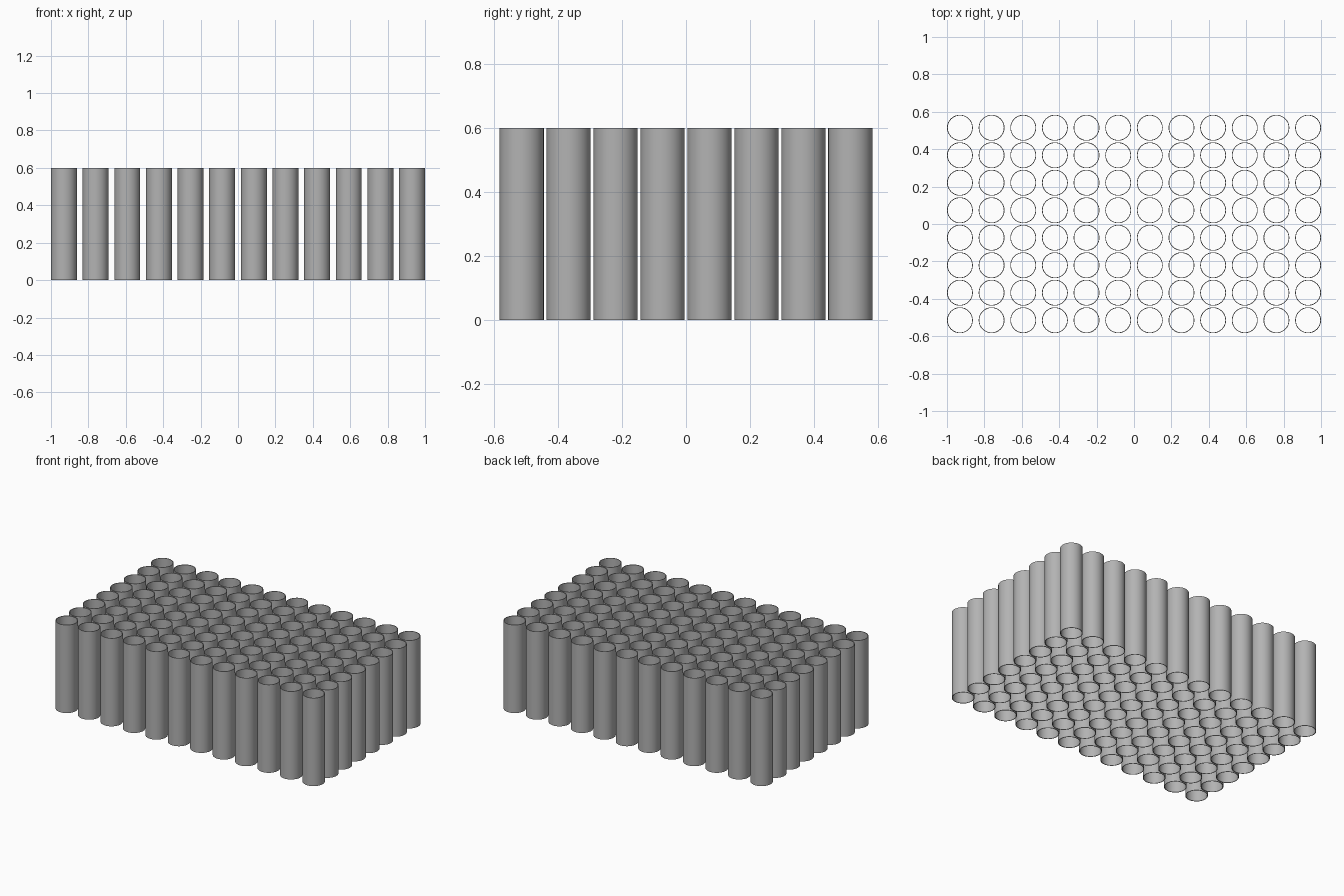
import bpy
import bmesh
from math import cos, sin, tau

if "Cube" in bpy.data.objects:
    bpy.data.objects.remove(bpy.data.objects["Cube"])

COLS, ROWS, SIDES = 12, 8, 32
RADIUS, WALL, HEIGHT = 0.0693, 0.004, 0.6
PITCH_X = (2 - 2 * RADIUS) / (COLS - 1)
PITCH_Y = 0.147

# Dark grey tube colour
mat = bpy.data.materials.new("dark_grey")
mat.diffuse_color = (0.45, 0.45, 0.45, 1)
mat.use_nodes = True
mat.node_tree.nodes["Principled BSDF"].inputs["Base Color"].default_value = mat.diffuse_color

# One open-ended thin-walled tube, shared by every cell of the grid
mesh = bpy.data.meshes.new("tube")
mesh.materials.append(mat)
bm = bmesh.new()
section = [(RADIUS, 0), (RADIUS, HEIGHT), (RADIUS - WALL, HEIGHT), (RADIUS - WALL, 0)]
rings = [[bm.verts.new((r * cos(tau * i / SIDES), r * sin(tau * i / SIDES), z))
          for i in range(SIDES)] for r, z in section]
for k in range(4):
    a, b = rings[k], rings[(k + 1) % 4]
    for i in range(SIDES):
        j = (i + 1) % SIDES
        face = bm.faces.new((a[i], a[j], b[j], b[i]))
        face.smooth = k % 2 == 0      # smooth walls, flat rims
for e in bm.edges:
    e.smooth = all(f.smooth for f in e.link_faces)
bm.to_mesh(mesh)
bm.free()

# Rectangular grid of tubes
for r in range(ROWS):
    for c in range(COLS):
        tube = bpy.data.objects.new(f"tube_{r + 1}_{c + 1}", mesh)
        tube.location = ((c - (COLS - 1) / 2) * PITCH_X,
                         (r - (ROWS - 1) / 2) * PITCH_Y, 0)
        bpy.context.collection.objects.link(tube)
